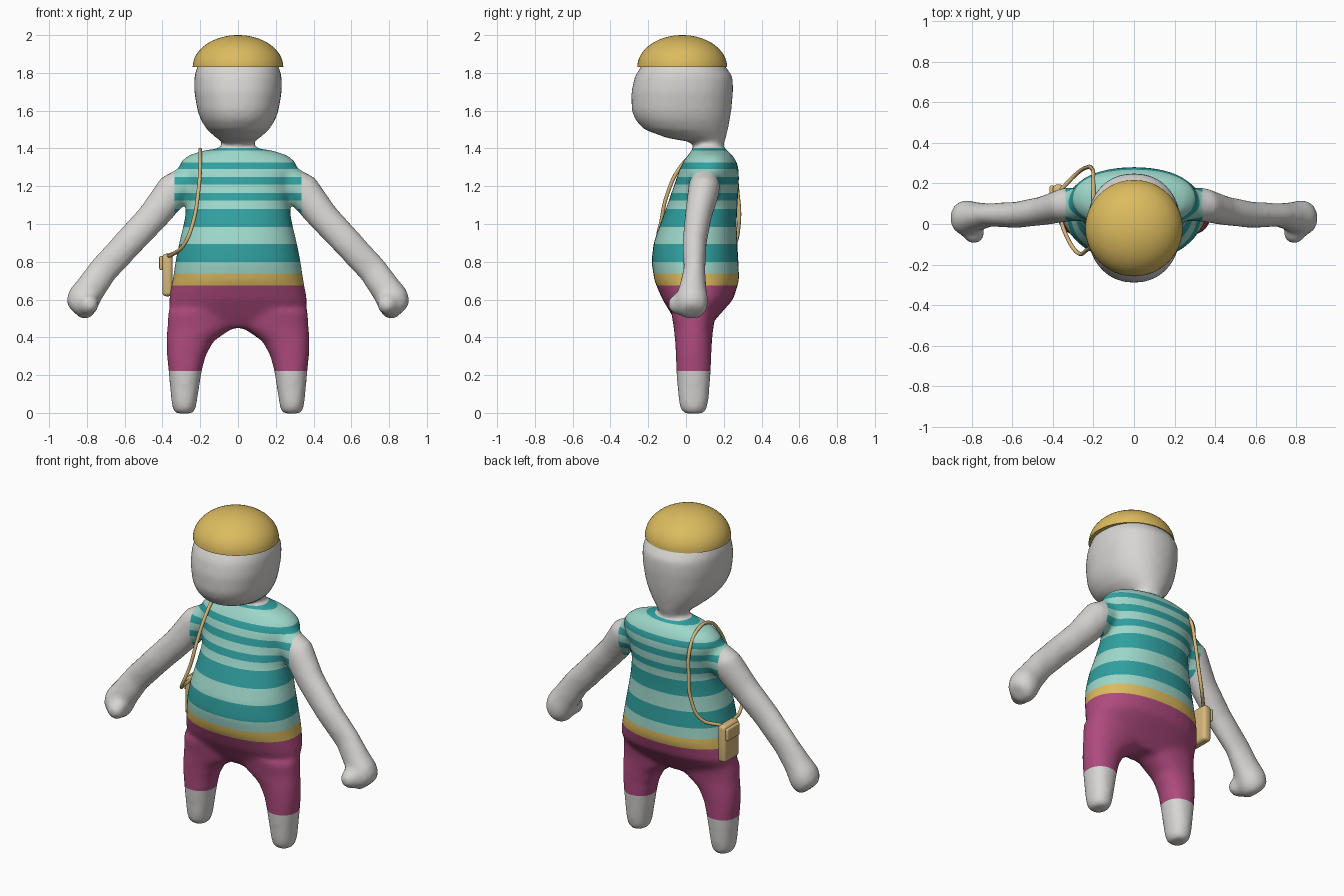
import bpy, bmesh, math
from mathutils import Vector, Matrix

if "Cube" in bpy.data.objects:
    bpy.data.objects.remove(bpy.data.objects["Cube"])


def material(name, rgb):
    m = bpy.data.materials.new(name)
    m.use_nodes = True
    m.diffuse_color = (*rgb, 1)
    m.node_tree.nodes["Principled BSDF"].inputs["Base Color"].default_value = (*rgb, 1)
    return m


skin = material("pale_grey", (0.68, 0.67, 0.65))
light = material("light_teal", (0.34, 0.68, 0.59))
dark = material("dark_teal", (0.03, 0.35, 0.35))
gold = material("gold", (0.72, 0.50, 0.115))
plum = material("plum", (0.43, 0.07, 0.21))
tan = material("tan", (0.68, 0.48, 0.20))
X, Y = Vector((1, 0, 0)), Vector((0, 1, 0))


def add_object(name, bm, mats):
    bmesh.ops.recalc_face_normals(bm, faces=bm.faces)
    mesh = bpy.data.meshes.new(name)
    bm.to_mesh(mesh)
    bm.free()
    ob = bpy.data.objects.new(name, mesh)
    bpy.context.collection.objects.link(ob)
    for m in mats:
        mesh.materials.append(m)
    return ob


def shade(ob, angle=40):
    bpy.ops.object.select_all(action='DESELECT')
    ob.select_set(True)
    bpy.context.view_layer.objects.active = ob
    bpy.ops.object.shade_smooth_by_angle(angle=math.radians(angle))


def loft(bm, rings, u, v, power=2.2, n=32):
    """Closed skin through rings of (centre, radius along u, radius along v)."""
    def bend(c):
        return math.copysign(abs(c) ** (2 / power), c)
    loops = []
    for centre, ru, rv in rings:
        angles = [math.tau * i / n for i in range(n)]
        loops.append([bm.verts.new(Vector(centre) + u * ru * bend(math.cos(a))
                                   + v * rv * bend(math.sin(a))) for a in angles])
    for a, b in zip(loops, loops[1:]):
        for i in range(n):
            j = (i + 1) % n
            bm.faces.new((a[i], a[j], b[j], b[i]))
    bm.faces.new(loops[0])
    bm.faces.new(loops[-1])


# Rings of trunk and head: height, half width, front y, back y
trunk = [(0.45, 0.28, -0.03, 0.12), (0.51, 0.36, -0.07, 0.17), (0.6, 0.366, -0.125, 0.25),
         (0.7, 0.347, -0.168, 0.282), (0.8, 0.332, -0.183, 0.278), (0.9, 0.312, -0.172, 0.272),
         (1.0, 0.288, -0.137, 0.268), (1.1, 0.27, -0.1, 0.272), (1.2, 0.285, -0.065, 0.28),
         (1.29, 0.315, -0.035, 0.28), (1.33, 0.305, -0.015, 0.268), (1.365, 0.26, 0.01, 0.245),
         (1.39, 0.18, 0.03, 0.22), (1.4, 0.1, 0.04, 0.2)]
head = [(1.36, 0.085, 0.04, 0.2), (1.41, 0.078, 0.045, 0.195), (1.435, 0.085, 0.02, 0.205),
        (1.455, 0.115, -0.1, 0.212), (1.5, 0.165, -0.222, 0.222), (1.55, 0.197, -0.268, 0.232),
        (1.6, 0.215, -0.288, 0.24), (1.7, 0.232, -0.29, 0.25), (1.78, 0.232, -0.272, 0.248),
        (1.84, 0.215, -0.235, 0.205), (1.9, 0.16, -0.18, 0.15), (1.95, 0.08, -0.1, 0.07)]
# Leg: height, centre x, half width, half depth
leg = [(-0.004, 0.285, 0.042, 0.05), (0.015, 0.285, 0.06, 0.068), (0.06, 0.285, 0.068, 0.079),
       (0.22, 0.28, 0.088, 0.092), (0.3, 0.274, 0.102, 0.094), (0.38, 0.253, 0.125, 0.098),
       (0.45, 0.2, 0.175, 0.105), (0.54, 0.185, 0.185, 0.12)]
# Arm: centre, radius in the drop plane, radius in depth
arm = [((0.22, 0.1, 1.25), 0.09, 0.08), ((0.34, 0.095, 1.18), 0.095, 0.085),
       ((0.45, 0.065, 1.04), 0.083, 0.072), ((0.58, 0.045, 0.9), 0.08, 0.065),
       ((0.71, 0.045, 0.76), 0.079, 0.058), ((0.78, 0.035, 0.66), 0.083, 0.072),
       ((0.825, 0.03, 0.59), 0.092, 0.09), ((0.85, 0.03, 0.55), 0.08, 0.08),
       ((0.865, 0.03, 0.53), 0.05, 0.05)]

# Body mass: trunk, head, limbs and thumbs, fused into one soft skin
bm = bmesh.new()
for rings in (trunk, head):
    loft(bm, [((0, (f + b) / 2, z), w, (b - f) / 2) for z, w, f, b in rings], X, Y)
for s in (-1, 1):
    loft(bm, [((s * x, 0.04, z), w, d) for z, x, w, d in leg], X, Y)
    loft(bm, [((s * x, y, z), a, b) for (x, y, z), a, b in arm],
         Vector((s * 0.73, 0, 0.68)), Y, 2)
    bmesh.ops.create_uvsphere(bm, u_segments=20, v_segments=12, radius=0.056,
                              matrix=Matrix.Translation((s * 0.79, -0.042, 0.575)))
rough = add_object("body_form", bm, [])
remesh = rough.modifiers.new("fuse", 'REMESH')
remesh.mode = 'VOXEL'
remesh.voxel_size = 0.015
soften = rough.modifiers.new("soften", 'SMOOTH')
soften.factor, soften.iterations = 0.5, 12
fused = rough.evaluated_get(bpy.context.evaluated_depsgraph_get()).to_mesh()
bm = bmesh.new()
bm.from_mesh(fused)
bpy.data.objects.remove(rough)

# Clothing bands from the ankles up: upper edge and material slot
mats = [skin, light, dark, gold, plum]
bands = [(0.223, 0), (0.675, 4), (0.737, 3), (0.8, 1), (0.895, 2), (0.985, 1), (1.08, 2),
         (1.125, 1), (1.165, 2), (1.21, 1), (1.25, 2), (1.29, 1), (1.325, 2), (1.39, 1),
         (1.403, 2)]
SLEEVE = 0.337
cuts = [((0, 0, z), (0, 0, 1)) for z, _ in bands] + [((s * SLEEVE, 0, 0), X) for s in (-1, 1)]
for co, no in cuts:
    bmesh.ops.bisect_plane(bm, geom=bm.verts[:] + bm.edges[:] + bm.faces[:],
                           dist=0.0005, plane_co=co, plane_no=no)
for f in bm.faces:
    c = f.calc_center_median()
    bare = abs(c.x) > 0.43 or (abs(c.x) > SLEEVE and c.z > 0.85)
    f.material_index = 0 if bare else next((m for z, m in bands if c.z < z), 0)
shade(add_object("body", bm, mats), 180)

# Cap: flat-bottomed dome
bm = bmesh.new()
bmesh.ops.create_uvsphere(bm, u_segments=48, v_segments=32, radius=1)
cut = bmesh.ops.bisect_plane(bm, geom=bm.verts[:] + bm.edges[:] + bm.faces[:],
                             plane_co=(0, 0, 0), plane_no=(0, 0, 1), clear_inner=True)
bmesh.ops.holes_fill(bm, edges=[e for e in bm.edges if e.is_boundary])
bmesh.ops.transform(bm, verts=bm.verts,
                    matrix=Matrix.Translation((0, -0.02, 1.83)) @ Matrix.Diagonal((0.24, 0.238, 0.17, 1)))
shade(add_object("cap", bm, [gold]))


# Shoulder bag: pouch and flap
def rounded_box(name, centre, size, radius):
    bm = bmesh.new()
    bmesh.ops.create_cube(bm, size=1, matrix=Matrix.Translation(centre) @ Matrix.Diagonal((*size, 1)))
    bmesh.ops.bevel(bm, geom=bm.edges[:], offset=radius, segments=4, profile=0.5, affect='EDGES')
    shade(add_object(name, bm, [tan]))


rounded_box("bag_pouch", (-0.373, 0.122, 0.73), (0.055, 0.145, 0.225), 0.02)
rounded_box("bag_flap", (-0.406, 0.13, 0.793), (0.022, 0.12, 0.075), 0.009)

# Strap over the shoulder
path = [(-0.37, 0.07, 0.83), (-0.345, -0.03, 0.84), (-0.28, -0.14, 0.9), (-0.235, -0.13, 1.02),
        (-0.21, -0.095, 1.17), (-0.2, -0.03, 1.3), (-0.2, 0.06, 1.38), (-0.2, 0.16, 1.385),
        (-0.2, 0.245, 1.3), (-0.21, 0.275, 1.15), (-0.23, 0.28, 1.0), (-0.28, 0.25, 0.88),
        (-0.36, 0.17, 0.835)]
curve = bpy.data.curves.new("bag_strap", 'CURVE')
curve.dimensions = '3D'
curve.bevel_depth, curve.bevel_resolution = 0.01, 3
curve.use_fill_caps = True
spline = curve.splines.new('BEZIER')
spline.bezier_points.add(len(path) - 1)
for p, co in zip(spline.bezier_points, path):
    p.co = co
    p.handle_left_type = p.handle_right_type = 'AUTO'
curve.materials.append(tan)
bpy.context.collection.objects.link(bpy.data.objects.new("bag_strap", curve))
